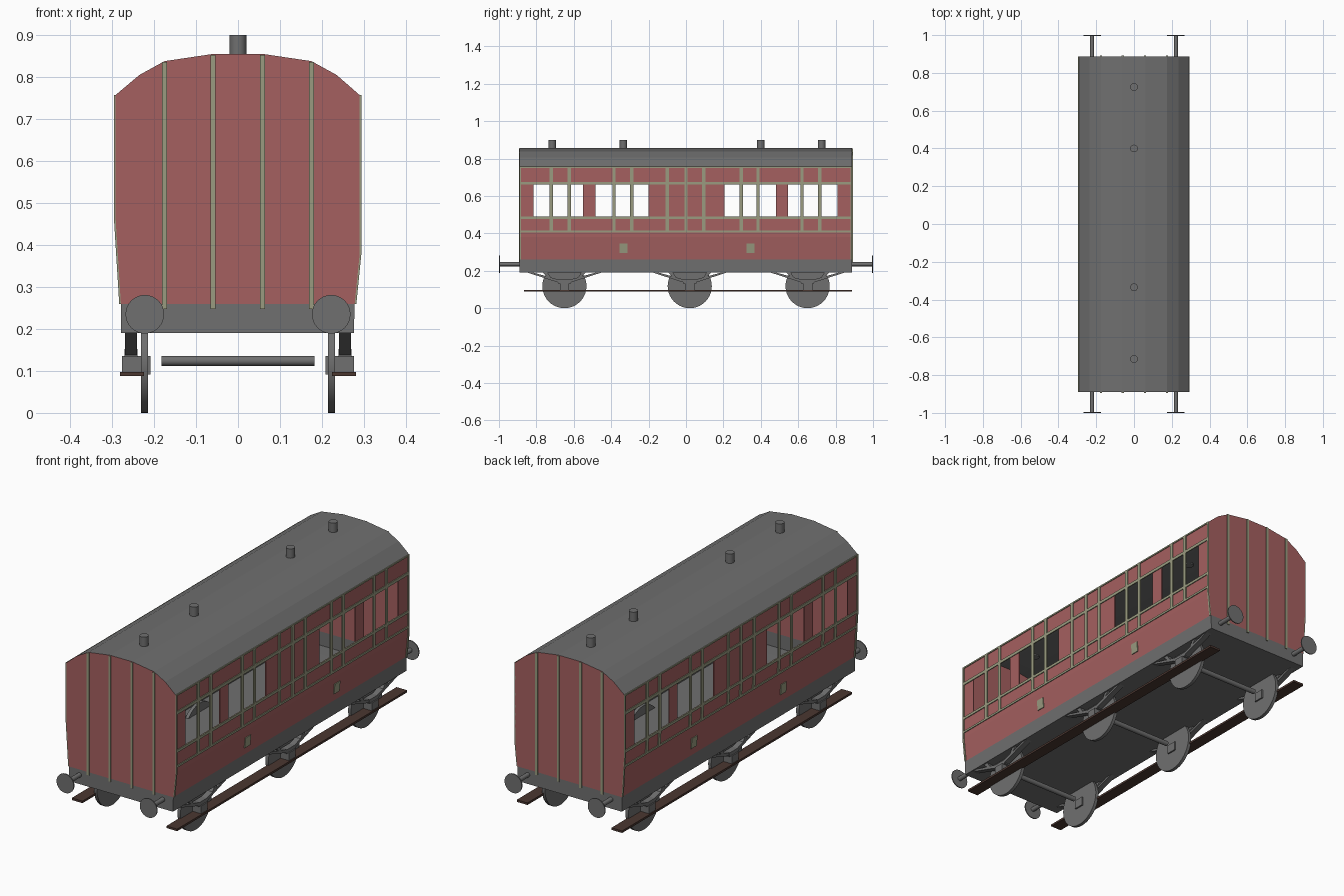
import bpy, bmesh
from math import pi
from mathutils import Matrix, Vector

cube = bpy.data.objects.get("Cube")
if cube:
    bpy.data.objects.remove(cube)


def material(name, rgb):
    m = bpy.data.materials.new(name)
    m.use_nodes = True
    m.diffuse_color = (*rgb, 1)
    m.node_tree.nodes["Principled BSDF"].inputs["Base Color"].default_value = (*rgb, 1)
    return m


GREY = material("grey", (0.16, 0.16, 0.16))
RED = material("faded red", (0.376, 0.117, 0.117))
TRIM = material("pale trim", (0.32, 0.33, 0.216))
BROWN = material("dark brown", (0.07, 0.038, 0.03))


def finish(name, bm, *mats):
    bmesh.ops.recalc_face_normals(bm, faces=bm.faces)
    mesh = bpy.data.meshes.new(name)
    bm.to_mesh(mesh)
    bm.free()
    for m in mats:
        mesh.materials.append(m)
    obj = bpy.data.objects.new(name, mesh)
    bpy.context.collection.objects.link(obj)
    return obj


def box(name, x, y, z, mat):
    """Box from (low, high) ranges."""
    bm = bmesh.new()
    lo, hi = Vector((x[0], y[0], z[0])), Vector((x[1], y[1], z[1]))
    size = hi - lo
    bmesh.ops.create_cube(bm, size=1, matrix=Matrix.Translation((lo + hi) / 2) @ Matrix.Diagonal((*size, 1)))
    return finish(name, bm, mat)


def prism(name, points, axis, start, end, mat):
    """Polygon in the plane across the axis (x or y), extruded along it."""
    bm = bmesh.new()
    place = {"x": lambda u, v: (start, u, v), "y": lambda u, v: (u, start, v)}[axis]
    face = bm.faces.new([bm.verts.new(place(u, v)) for u, v in points])
    ext = bmesh.ops.extrude_face_region(bm, geom=[face])
    step = Vector((end - start, 0, 0) if axis == "x" else (0, end - start, 0))
    bmesh.ops.translate(bm, vec=step, verts=[v for v in ext["geom"] if isinstance(v, bmesh.types.BMVert)])
    return finish(name, bm, mat)


def cylinder(name, centre, radius, depth, axis, mat=GREY, sides=32):
    bm = bmesh.new()
    turn = {"x": Matrix.Rotation(pi / 2, 4, "Y"), "y": Matrix.Rotation(pi / 2, 4, "X"), "z": Matrix()}[axis]
    bmesh.ops.create_cone(bm, cap_ends=True, segments=sides, radius1=radius, radius2=radius,
                          depth=depth, matrix=Matrix.Translation(centre) @ turn)
    obj = finish(name, bm, mat)
    bpy.ops.object.select_all(action="DESELECT")
    obj.select_set(True)
    bpy.context.view_layer.objects.active = obj
    bpy.ops.object.shade_smooth_by_angle()


# Carriage shell: cross-section swept along the length, window cells left open
FRONT, BACK = -0.89, 0.888
SILL, EAVES, WIN_LOW, WIN_HIGH = 0.26, 0.757, 0.487, 0.667
WALLS = {
    1: [(0.276, 0.19), (0.278, SILL), (0.29, 0.38), (0.29, WIN_LOW), (0.29, WIN_HIGH), (0.29, EAVES)],
    -1: [(-0.279, 0.19), (-0.279, SILL), (-0.292, 0.47), (-0.292, WIN_LOW), (-0.292, WIN_HIGH), (-0.292, EAVES)],
}
ROOF = [(0.235, 0.805), (0.175, 0.838), (0.06, 0.855)]
section = WALLS[1] + ROOF + [(-x, z) for x, z in reversed(ROOF)] + WALLS[-1][::-1]
windows = [(-0.815, -0.55), (-0.485, -0.2), (0.205, 0.48), (0.545, 0.81)]
stations = [FRONT] + [y for w in windows for y in w] + [BACK]

bm = bmesh.new()
rings = [[bm.verts.new((x, y, z)) for x, z in section] for y in stations]
for i in range(len(rings) - 1):
    a, b = rings[i], rings[i + 1]
    for j in range(len(section)):
        k = (j + 1) % len(section)
        mid_z = (section[j][1] + section[k][1]) / 2
        is_window = i % 2 == 1 and WIN_LOW < mid_z < WIN_HIGH
        if not is_window:
            face = bm.faces.new((a[j], a[k], b[k], b[j]))
            face.material_index = int(SILL < mid_z < EAVES)
for ring in (rings[0], rings[-1]):
    bm.faces.new((ring[0], ring[1], ring[-2], ring[-1]))
    bm.faces.new(ring[1:-1]).material_index = 1
shell = finish("carriage_body", bm, GREY, RED)
thick = shell.modifiers.new("wall_thickness", "SOLIDIFY")
thick.thickness = 0.005
thick.offset = -1


# Raised trim that follows the side walls
def wall_x(side, z):
    pts = WALLS[side]
    for (x0, z0), (x1, z1) in zip(pts, pts[1:]):
        if z <= z1:
            return x0 + (x1 - x0) * (z - z0) / (z1 - z0)
    return pts[-1][0]


def wall_plate(name, side, y0, y1, z0, z1):
    heights = [z0] + [z for _, z in WALLS[side] if z0 < z < z1] + [z1]
    outer = [(wall_x(side, z) + side * 0.004, z) for z in heights]
    inner = [(wall_x(side, z) - side * 0.001, z) for z in reversed(heights)]
    prism(name, outer + inner, "y", y0, y1, TRIM)


posts = [-0.72, -0.625, -0.385, -0.29, -0.1, 0, 0.095, 0.295, 0.385, 0.62, 0.715]
rails = [(0.75, EAVES), (0.66, 0.675), (0.476, 0.489), (0.404, 0.414)]
for side, label in ((1, "left"), (-1, "right")):
    for y in posts:
        wall_plate(f"{label}_vertical_trim", side, y - 0.009, y + 0.009, 0.404, EAVES)
    for z0, z1 in rails:
        wall_plate(f"{label}_rail_trim", side, FRONT, BACK, z0, z1)
    wall_plate(f"{label}_front_corner_trim", side, FRONT, FRONT + 0.009, SILL, EAVES)
    wall_plate(f"{label}_back_corner_trim", side, BACK - 0.009, BACK, SILL, EAVES)
    for y in (-0.335, 0.345):
        wall_plate(f"{label}_side_panel", side, y - 0.021, y + 0.021, 0.295, 0.345)

# End trim strips
for y, out in ((FRONT, -0.004), (BACK, 0.004)):
    for x, top in ((-0.175, 0.836), (-0.06, 0.853), (0.058, 0.853), (0.175, 0.836)):
        box("end_trim", (x - 0.006, x + 0.006), sorted((y, y + out)), (0.247, top), TRIM)

# Roof vents
for y in (-0.715, -0.335, 0.4, 0.725):
    cylinder("roof_vent", (0, y, 0.872), 0.02, 0.056, "z", sides=24)

# Buffers
for sx in (-1, 1):
    for sy in (-1, 1):
        cylinder("buffer_rod", (sx * 0.222, sy * 0.94, 0.235), 0.011, 0.12, "y", sides=16)
        cylinder("buffer_head", (sx * 0.222, sy * 0.9975, 0.235), 0.046, 0.005, "y")

# Wheels, axles, axle boxes and springs
for y in (-0.65, 0.02, 0.65):
    cylinder("axle", (0, y, 0.124), 0.012, 0.364, "x", sides=16)
    for s in (-1, 1):
        cylinder("wheel", (s * 0.223, y, 0.118), 0.118, 0.016, "x", sides=40)
        box("axle_box", sorted((s * 0.208, s * 0.276)), (y - 0.025, y + 0.025), (0.092, 0.135), GREY)
        box("spring_buckle", sorted((s * 0.24, s * 0.27)), (y - 0.035, y + 0.035), (0.133, 0.152), GREY)
        for d in (-1, 1):
            lower = [(0.2, 0.191), (0.17, 0.191), (0.02, 0.15), (0.02, 0.133)]
            upper = [(0.115, 0.191), (0.09, 0.191), (0.07, 0.16), (0.085, 0.16)]
            for arm in (lower, upper):
                prism("spring_arm", [(y + d * u, v) for u, v in arm], "x", s * 0.241, s * 0.269, GREY)

# Footboards
for s in (-1, 1):
    box("footboard", sorted((s * 0.224, s * 0.281)), (-0.865, BACK), (0.088, 0.098), BROWN)
